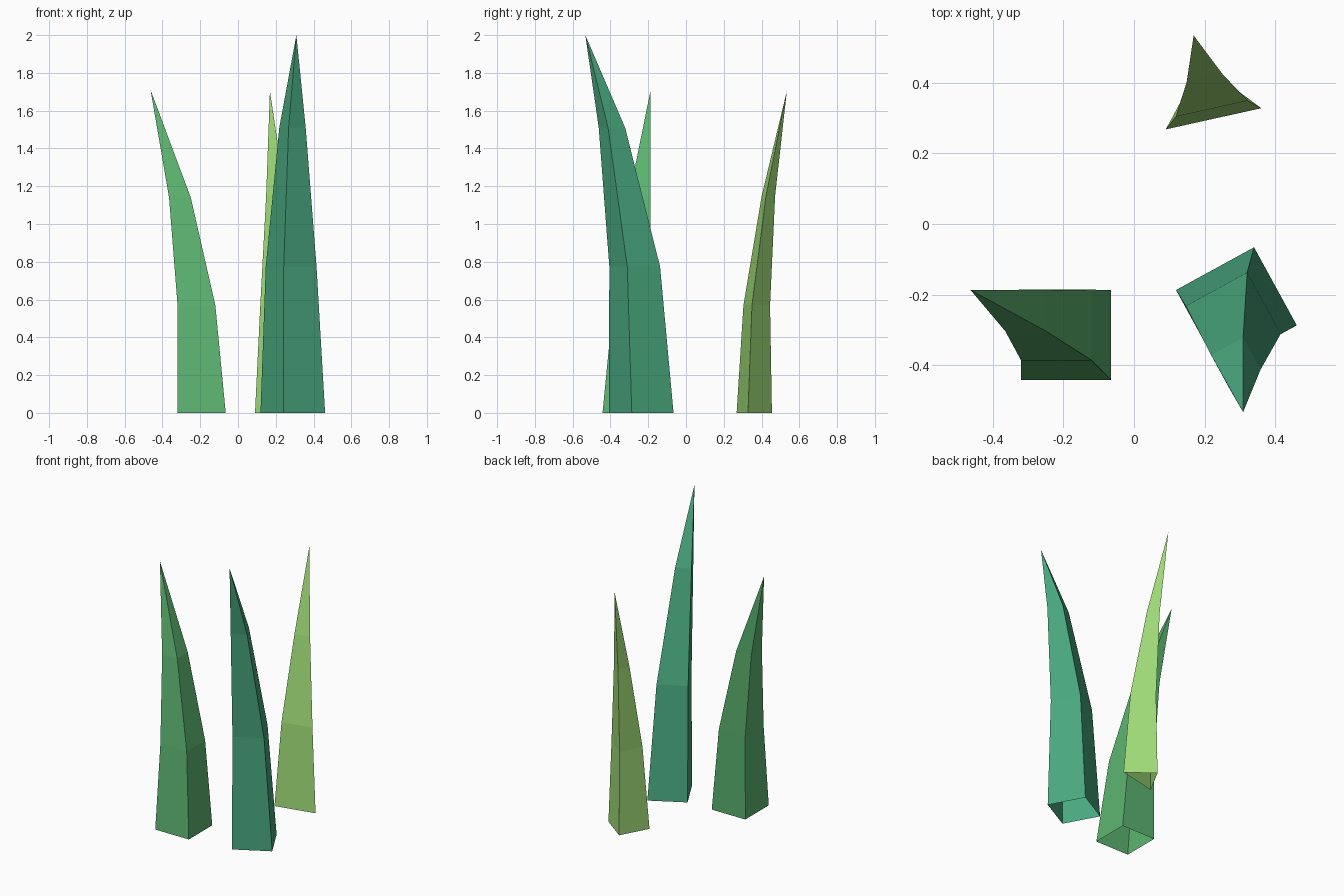
import bpy
from math import radians
from mathutils import Matrix, Vector

if "Cube" in bpy.data.objects:
    bpy.data.objects.remove(bpy.data.objects["Cube"])


def srgb(h):
    """Hex colour to linear RGBA."""
    c = [int(h[i:i + 2], 16) / 255 for i in (0, 2, 4)]
    return [v / 12.92 if v <= 0.04045 else ((v + 0.055) / 1.055) ** 2.4 for v in c] + [1]


def blade(name, colour, section, turn, rings, tip):
    """Hollow tapered blade, open at the base.
    section: outline with unit side; rings: (corner x, corner y, z, side)."""
    rot = Matrix.Rotation(radians(turn), 2)
    n = len(section)
    verts, faces = [], []
    for x, y, z, side in rings:
        for p in section:
            q = rot @ Vector(p) * side
            verts.append((x + q.x, y + q.y, z))
    verts.append(tip)
    top = (len(rings) - 1) * n
    for i in range(n):
        j = (i + 1) % n
        for k in range(0, top, n):
            faces.append((k + i, k + j, k + n + j, k + n + i))
        faces.append((top + i, top + j, len(verts) - 1))
    mesh = bpy.data.meshes.new(name)
    mesh.from_pydata(verts, [], faces)
    mat = bpy.data.materials.new(colour[0])
    mat.diffuse_color = srgb(colour[1])
    mat.use_nodes = True
    mat.node_tree.nodes["Principled BSDF"].inputs["Base Color"].default_value = mat.diffuse_color
    mesh.materials.append(mat)
    obj = bpy.data.objects.new(name, mesh)
    bpy.context.collection.objects.link(obj)


SQUARE = [(0, 0), (1, 0), (1, 1), (0, 1)]
TRIANGLE = [(0, 0), (1, 0), (0.5, 0.58)]

# left blade, square, leaning left
blade("left_blade", ("mid green", "5cb470"), SQUARE, 0,
      [(-0.32, -0.442, 0, 0.255), (-0.32, -0.386, 0.57, 0.2),
       (-0.365, -0.303, 1.14, 0.115)], (-0.463, -0.187, 1.71))

# tall right blade, square, leaning to the front
blade("tall_blade", ("teal green", "4aaa80"), SQUARE, 28.7,
      [(0.24, -0.408, 0, 0.252), (0.242, -0.406, 0.775, 0.198),
       (0.268, -0.462, 1.51, 0.103)], (0.309, -0.533, 2.0))

# back blade, triangular, leaning to the back
blade("back_blade", ("lime green", "a0dc78"), TRIANGLE, 12.5,
      [(0.09, 0.268, 0, 0.277), (0.118, 0.304, 0.57, 0.209),
       (0.149, 0.401, 1.15, 0.105)], (0.169, 0.534, 1.705))
